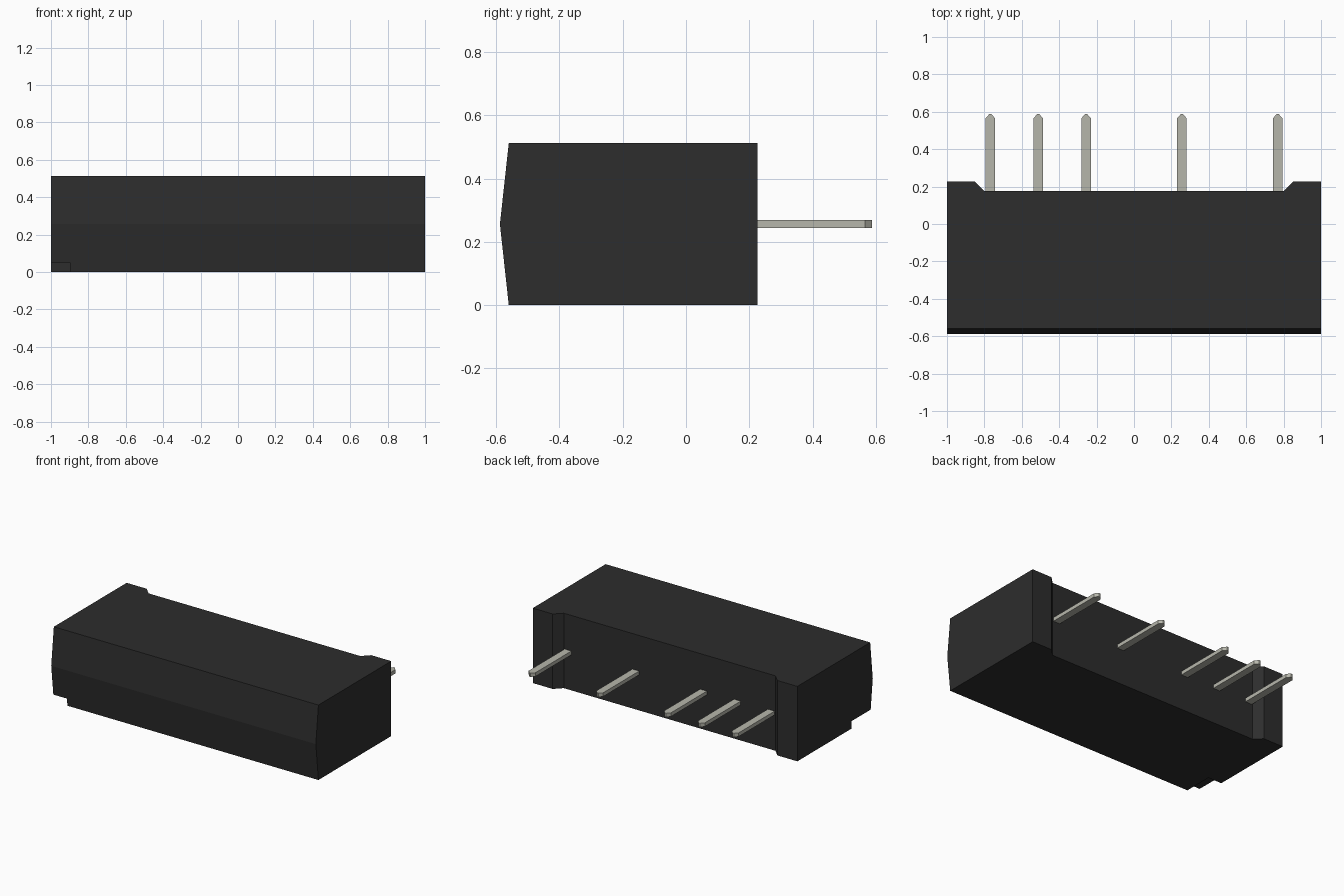
import bpy, bmesh

cube = bpy.data.objects.get("Cube")
if cube:
    bpy.data.objects.remove(cube, do_unlink=True)


def material(name, rgb):
    mat = bpy.data.materials.new(name)
    mat.use_nodes = True
    mat.diffuse_color = (*rgb, 1)
    bsdf = mat.node_tree.nodes["Principled BSDF"]
    bsdf.inputs["Base Color"].default_value = (*rgb, 1)
    return mat


def prism(name, outline, direction, mat):
    """Extrude a flat outline along a direction into a closed solid."""
    bm = bmesh.new()
    face = bm.faces.new([bm.verts.new(p) for p in outline])
    moved = bmesh.ops.extrude_face_region(bm, geom=[face])["geom"]
    bmesh.ops.translate(bm, vec=direction,
                        verts=[v for v in moved if isinstance(v, bmesh.types.BMVert)])
    bmesh.ops.recalc_face_normals(bm, faces=bm.faces)
    mesh = bpy.data.meshes.new(name)
    bm.to_mesh(mesh)
    bm.free()
    mesh.materials.append(mat)
    obj = bpy.data.objects.new(name, mesh)
    bpy.context.collection.objects.link(obj)
    return obj


def cut(target, cutter):
    mod = target.modifiers.new(cutter.name, "BOOLEAN")
    mod.operation = "DIFFERENCE"
    mod.solver = "EXACT"
    mod.object = cutter
    cutter.hide_render = True
    cutter.hide_viewport = True
    cutter.display_type = "WIRE"


black = material("black plastic", (0.026, 0.026, 0.026))
metal = material("pale metal", (0.47, 0.47, 0.41))

HEIGHT, BACK, RECESS, FRONT, NOSE = 0.512, 0.226, 0.177, -0.56, -0.588
MID = HEIGHT / 2

# Housing with a shallow ridge along the front
side = [(BACK, 0), (BACK, HEIGHT), (FRONT, HEIGHT), (NOSE, MID), (FRONT, 0)]
housing = prism("housing", [(-1, y, z) for y, z in side], (2, 0, 0), black)

# Chamfered recess in the back, and the corner notch marking pin one
slope = 1.0
out = 0.1
half = 0.8
reach = half + (BACK + out - RECESS) * slope
recess = [(-half, RECESS), (half, RECESS), (reach, BACK + out), (-reach, BACK + out)]
cut(housing, prism("recess_cutter", [(x, y, -out) for x, y in recess],
                   (0, 0, HEIGHT + 2 * out), black))
notch = [(-1 - out, -0.36), (-0.897, -0.36), (-0.897, NOSE - out), (-1 - out, NOSE - out)]
cut(housing, prism("notch_cutter", [(x, y, -out) for x, y in notch],
                   (0, 0, out + 0.051), black))

# Flat pins with tapered tips
W, T, TIP = 0.0256, 0.0256, 0.588
pin = [(-W, RECESS - 0.02), (W, RECESS - 0.02), (W, TIP - 0.023),
       (W * 0.2, TIP), (-W * 0.2, TIP), (-W, TIP - 0.023)]
for i, step in enumerate((-3, -2, -1, 1, 3)):
    prism(f"pin_{i + 1}", [(x + step * 0.256, y, MID - T / 2) for x, y in pin],
          (0, 0, T), metal)
